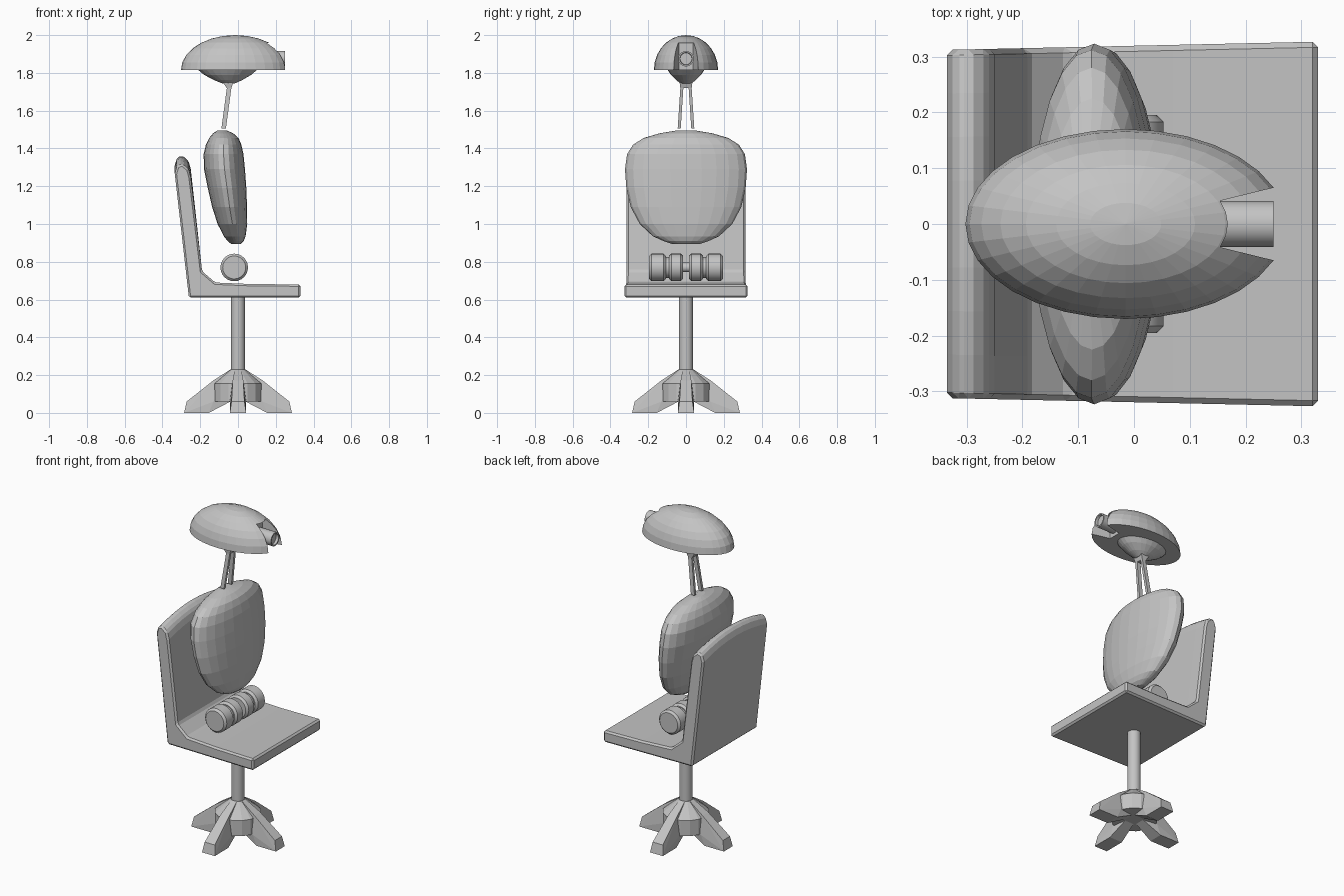
import bpy, bmesh, math
from mathutils import Matrix, Vector

if "Cube" in bpy.data.objects:
    bpy.data.objects.remove(bpy.data.objects["Cube"])

grey = bpy.data.materials.new("plain grey")
grey.diffuse_color = (0.55, 0.55, 0.55, 1)
grey.use_nodes = True
grey.node_tree.nodes["Principled BSDF"].inputs["Base Color"].default_value = grey.diffuse_color


def finish(bm, name):
    bmesh.ops.recalc_face_normals(bm, faces=bm.faces)
    me = bpy.data.meshes.new(name)
    bm.to_mesh(me)
    bm.free()
    me.materials.append(grey)
    ob = bpy.data.objects.new(name, me)
    bpy.context.collection.objects.link(ob)
    return ob


def loft(name, rings):
    """Join closed rings of equal length and cap both ends."""
    bm = bmesh.new()
    vs = [[bm.verts.new(p) for p in r] for r in rings]
    n = len(vs[0])
    for a, b in zip(vs, vs[1:]):
        for i in range(n):
            j = (i + 1) % n
            bm.faces.new((a[i], a[j], b[j], b[i]))
    bm.faces.new(vs[0])
    bm.faces.new(vs[-1])
    return finish(bm, name)


def ellipse(cx, rx, ry, z, n):
    return [(cx + rx * math.cos(2 * math.pi * i / n),
             ry * math.sin(2 * math.pi * i / n), z) for i in range(n)]


def hull(name, pts):
    bm = bmesh.new()
    for p in pts:
        bm.verts.new(p)
    bmesh.ops.convex_hull(bm, input=bm.verts)
    bmesh.ops.dissolve_limit(bm, angle_limit=0.02, verts=bm.verts, edges=bm.edges)
    return finish(bm, name)


def bevel(ob, width, segments=1):
    m = ob.modifiers.new("bevel", "BEVEL")
    m.width, m.segments, m.limit_method = width, segments, 'ANGLE'
    m.angle_limit = math.radians(35)


def smooth(ob):
    bpy.ops.object.select_all(action='DESELECT')
    ob.select_set(True)
    bpy.context.view_layer.objects.active = ob
    bpy.ops.object.shade_smooth_by_angle(angle=math.radians(35))


# Four tapered feet around the hub
foot = [(.285, 0, .043), (.155, 0, .043), (.13, .06, .043), (.04, .06, .03),
        (.272, .06, .034), (.13, .172, .028), (.04, .23, .018)]
for k in range(4):
    rot = Matrix.Rotation(k * math.pi / 2, 3, 'Z')
    hull(f"foot_{k + 1}", [rot @ Vector((r, s * w, z)) for r, z, w in foot for s in (-1, 1)])

# Hub and post
loft("hub", [ellipse(0, r, r, z, 16) for r, z in ((.13, .06), (.13, .155), (.04, .23))])
smooth(loft("post", [ellipse(0, .037, .037, z, 24) for z in (.2, .62)]))

# Seat and backrest in one bent profile, arched along the top
profile = [(-.26, .61), (.33, .61), (.33, .68), (.07, .682), (-.12, .69), (-.19, .75),
           (-.25, 1.29), (-.262, 1.335), (-.295, 1.362), (-.322, 1.352), (-.335, 1.31)]
stations = []
for i in range(9):
    t = i / 4 - 1
    stations.append([(x, t * (.312 + (x + .33) * .022), z - (.045 * t * t if z > 1 else 0))
                     for x, z in profile])
bevel(loft("seat", stations), .01)

# Rollers on a stepped axle
def roller(name, y0, y1, r):
    n = 24
    ring = lambda y: [(-.02 + r * math.cos(2 * math.pi * i / n), y,
                       .77 + r * math.sin(2 * math.pi * i / n)) for i in range(n)]
    ob = loft(name, [ring(y0), ring(y1)])
    return ob

for k, (a, b) in enumerate(((-.195, -.107), (-.09, -.016), (.016, .09), (.107, .195))):
    ob = roller(f"roller_{k + 1}", a, b, .073)
    bevel(ob, .012)
    smooth(ob)
for s, side in ((-1, "left"), (1, "right")):
    smooth(roller(f"axle_{side}", *sorted((s * .08, s * .12)), .055))
smooth(roller("axle_middle", -.03, .03, .025))

# Torso cushion: (z, back x, front x, half width)
levels = [(.893, -.035, .012, .07), (.91, -.055, .03, .12), (.935, -.075, .04, .175),
          (1.0, -.108, .049, .245), (1.09, -.137, .048, .293), (1.19, -.16, .044, .316),
          (1.29, -.18, .037, .323), (1.37, -.182, .029, .312), (1.42, -.17, .018, .28),
          (1.455, -.153, .003, .225), (1.48, -.132, -.025, .14), (1.495, -.11, -.06, .05)]
loft("torso", [ellipse((a + b) / 2, (b - a) / 2, w, z, 24) for z, a, b, w in levels])

# Neck struts and bracket
for s, side in ((-1, "left"), (1, "right")):
    hull(f"neck_strut_{side}", [(x + dx, s * y + dy, z) for x, y, z in
                                ((-.076, .036, 1.505), (-.045, .021, 1.735))
                                for dx in (-.012, .012) for dy in (-.008, .008)])
hull("neck_bracket", [(x, y, z) for x, y, z in
                      ((-.06, .03, 1.72), (-.035, .03, 1.72), (-.08, .034, 1.75), (-.025, .034, 1.75))]
     + [(x, -y, z) for x, y, z in
        ((-.06, .03, 1.72), (-.035, .03, 1.72), (-.08, .034, 1.75), (-.025, .034, 1.75))])

# Head: faceted half ellipsoid with a wedge notch at the front
rings = []
for k in range(7, -1, -1):
    a = math.radians(90 * k / 7)
    r = max(math.sin(a), .004)
    rings.append(ellipse(-.015, .287 * r, .17 * r, 1.815 + .185 * math.cos(a), 32))
head = loft("head", rings)
t = math.tan(math.radians(22.5)) * .17 / .287
cutter = hull("notch_cutter", [(x, s * (x + .015) * t, z) for x in (.14, .5)
                               for s in (-1, 1) for z in (1.7, 1.957)])
cutter.hide_render = True
cutter.hide_viewport = True
cut = head.modifiers.new("notch", "BOOLEAN")
cut.operation, cut.object, cut.solver = 'DIFFERENCE', cutter, 'EXACT'

# Bowl under the head
loft("head_bowl", [ellipse(c, a, b, z, 24) for c, a, b, z in
                   ((-.055, .157, .098, 1.817), (-.055, .125, .08, 1.79),
                    (-.052, .075, .052, 1.762), (-.05, .03, .028, 1.743))])

# Eye tube with a recessed end
def tube_ring(x, r):
    return [(x, r * math.cos(math.pi * i / 12), 1.875 + r * math.sin(math.pi * i / 12))
            for i in range(24)]

smooth(loft("eye_tube", [tube_ring(.12, .041), tube_ring(.25, .041),
                         tube_ring(.25, .033), tube_ring(.235, .031)]))
